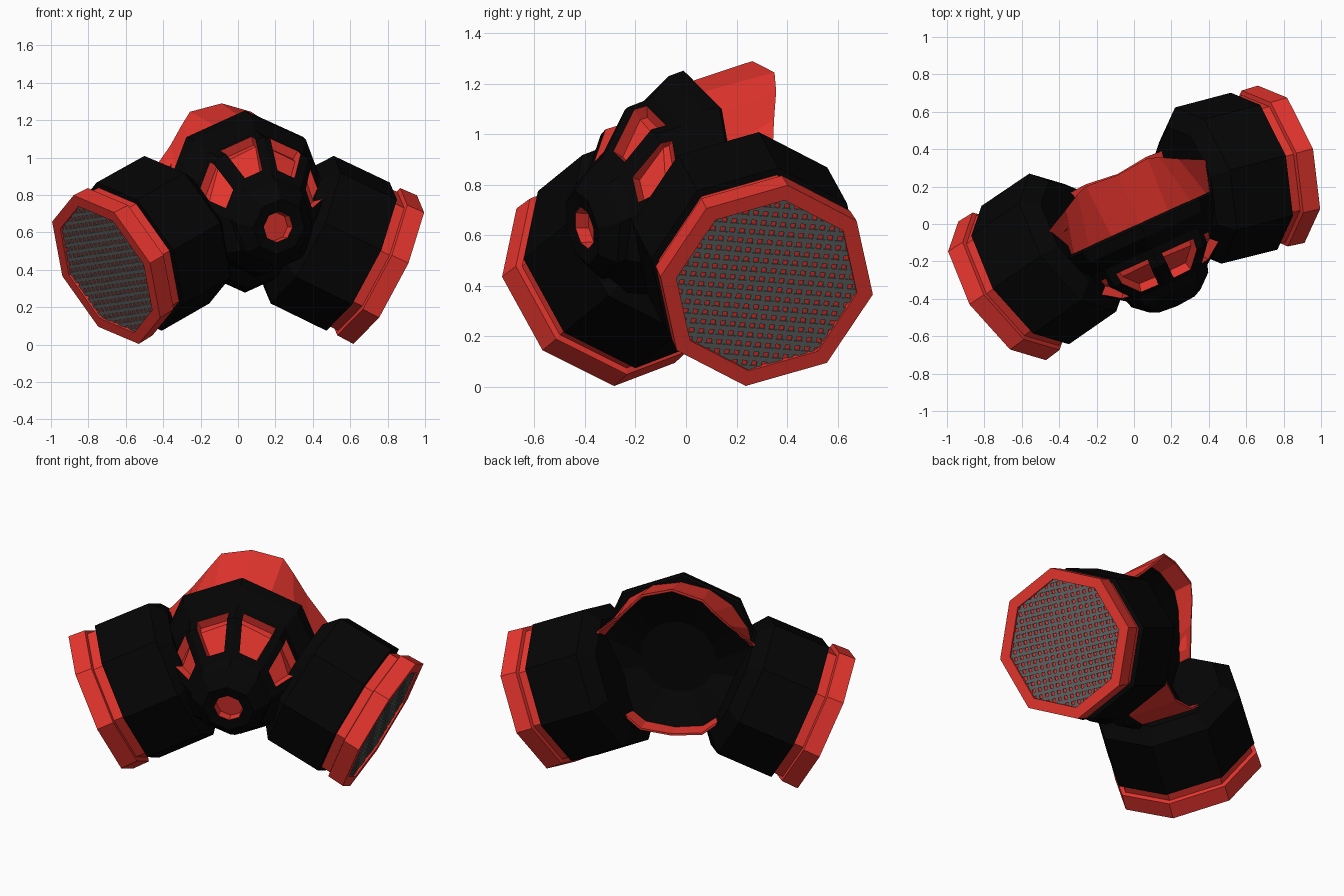
import bpy, bmesh, math
from mathutils import Vector, Matrix

if "Cube" in bpy.data.objects:
    bpy.data.objects.remove(bpy.data.objects["Cube"])


def material(name, rgb):
    m = bpy.data.materials.new(name)
    m.use_nodes = True
    m.diffuse_color = (*rgb, 1)
    m.node_tree.nodes["Principled BSDF"].inputs["Base Color"].default_value = (*rgb, 1)
    return m


RED = material("signal red", (0.8, 0.036, 0.027))
BLACK = material("rubber black", (0.0015, 0.0015, 0.0015))
GREY = material("mesh grey", (0.12, 0.13, 0.13))

# The mask is modelled facing -y, then turned into its resting pose
POSE = Matrix.Translation((0.027, 0.012, 0)) @ Matrix.Rotation(math.radians(24.4), 4, "Z")


def finish(name, bm, mats):
    bmesh.ops.recalc_face_normals(bm, faces=bm.faces)
    bm.transform(POSE)
    me = bpy.data.meshes.new(name)
    bm.to_mesh(me)
    bm.free()
    for m in mats:
        me.materials.append(m)
    ob = bpy.data.objects.new(name, me)
    bpy.context.collection.objects.link(ob)
    return ob


def ring(center, u, v, r, n=8, phase=0.0):
    steps = [phase + 2 * math.pi * k / n for k in range(n)]
    return [center + u * (r * math.cos(a)) + v * (r * math.sin(a)) for a in steps]


def loft(rings, band_mats=None):
    """Skin a closed solid through rings; the last of band_mats also colours the end cap."""
    bm = bmesh.new()
    rows = [[bm.verts.new(p) for p in r] for r in rings]
    bands = []
    n = len(rows[0])
    for i, (a, b) in enumerate(zip(rows, rows[1:])):
        band = []
        for k in range(n):
            f = bm.faces.new((a[k], a[(k + 1) % n], b[(k + 1) % n], b[k]))
            f.material_index = band_mats[i] if band_mats else 0
            band.append(f)
        bands.append(band)
    start, end = bm.faces.new(rows[0]), bm.faces.new(rows[-1])
    if band_mats:
        start.material_index, end.material_index = band_mats[0], band_mats[-1]
    bmesh.ops.recalc_face_normals(bm, faces=bm.faces)
    return bm, bands


X, Z = Vector((1, 0, 0)), Vector((0, 0, 1))

# Front housing: wide collar, windowed dome, nozzle with a recessed hole
housing = [  # y, centre height, radius, downward tilt
    (-0.01, 0.765, 0.43, 0), (-0.01, 0.765, 0.475, 0), (-0.025, 0.765, 0.487, 0),
    (-0.09, 0.765, 0.465, 0), (-0.16, 0.755, 0.39, 0), (-0.265, 0.74, 0.368, 0),
    (-0.36, 0.67, 0.238, 0.05), (-0.40, 0.65, 0.225, 0.1),
    (-0.465, 0.63, 0.15, 0.2), (-0.455, 0.63, 0.085, 0.2), (-0.40, 0.63, 0.08, 0.2),
]
rings = [ring(Vector((0, y, z)), X, Vector((0, -math.sin(t), math.cos(t))), r)
         for y, z, r, t in housing]
bm, bands = loft(rings, [0] * 9 + [1])
for pair in zip(bands[4], bands[5]):
    if pair[1].calc_center_median().z > 0.72:
        bmesh.ops.inset_region(bm, faces=list(pair), thickness=0.045, use_even_offset=True)
        walls = bmesh.ops.inset_region(bm, faces=list(pair), thickness=0.002, depth=-0.05,
                                       use_even_offset=True)["faces"]
        for f in list(pair) + walls:
            f.material_index = 1
finish("front_housing", bm, [BLACK, RED])

# Face seal: flares to a lip with a raised nose bridge and a chin, black lining inside
lip_half = [(0, 0.275, 1.29), (0.18, 0.29, 1.245), (0.24, 0.27, 1.17),
            (0.33, 0.22, 1.06), (0.46, 0.155, 0.93), (0.46, 0.17, 0.70),
            (0.33, 0.29, 0.52), (0.18, 0.30, 0.40), (0, 0.28, 0.37)]
lip = [Vector(p) for p in lip_half]
lip += [Vector((-p.x, p.y, p.z)) for p in lip[-2:0:-1]]


def shrink(p, k):
    return Vector((p.x * k, p.y, 0.78 + (p.z - 0.78) * k))


front = ring(Vector((0, -0.04, 0.765)), Z, X, 0.43, 16)
inner_lip = [shrink(p, 0.97) for p in lip]
lining = [shrink(f.lerp(p, 0.7), 0.95) for f, p in zip(front, lip)]
hollow = ring(Vector((0, 0.09, 0.78)), Z, X, 0.22, 16)
bm, bands = loft([front, lip, inner_lip, lining, hollow], [1, 1, 1, 0])
finish("face_seal", bm, [BLACK, RED])


def octagon_chord(u, r):
    """Half length of a chord at offset u across a corner-aligned octagon."""
    u = abs(u)
    k = math.tan(math.pi / 8)
    return r - k * u if u < r * math.sqrt(0.5) else (r - u) / k


def filter_canister(side, s):
    yaw, pitch = math.radians(10), math.radians(25)
    out = Vector((s * math.cos(yaw), -math.sin(yaw), 0))
    axis = out * math.cos(pitch) - Z * math.sin(pitch)
    back = Vector((s * math.sin(yaw), math.cos(yaw), 0))
    up = out * math.sin(pitch) + Z * math.cos(pitch)
    turn = math.radians(-5)
    u = back * math.cos(turn) + up * math.sin(turn)
    v = up * math.cos(turn) - back * math.sin(turn)
    face = Vector((s * 0.819, -0.034, 0.401))

    def turned(profile):
        return [ring(face - axis * t, u, v, r) for t, r in profile]

    # Rubber body, bevelled where it meets the housing
    bm, _ = loft(turned([(0.16, 0.40), (0.165, 0.439), (0.505, 0.437), (0.58, 0.345)]))
    finish(side + "_filter_body", bm, [BLACK])

    # Flanged rim with a recessed floor
    bm, _ = loft(turned([(0.02, 0.374), (0, 0.374), (0, 0.44), (0.1, 0.436),
                         (0.105, 0.41), (0.18, 0.41)]))
    finish(side + "_filter_rim", bm, [RED])

    # Woven grille bars
    bm = bmesh.new()
    for along, across, depth in ((u, v, 0.013), (v, u, 0.015)):
        for k in range(-9, 10):
            offset = k * 0.0405
            half = octagon_chord(offset, 0.377)
            basis = Matrix((along, across, axis)).transposed().to_4x4()
            place = Matrix.Translation(face - axis * depth + across * offset) @ basis
            size = Matrix.Diagonal((2 * half, 0.021, 0.005, 1))
            bmesh.ops.create_cube(bm, size=1, matrix=place @ size)
    finish(side + "_filter_grille", bm, [GREY])


for side, s in (("left", 1), ("right", -1)):
    filter_canister(side, s)
